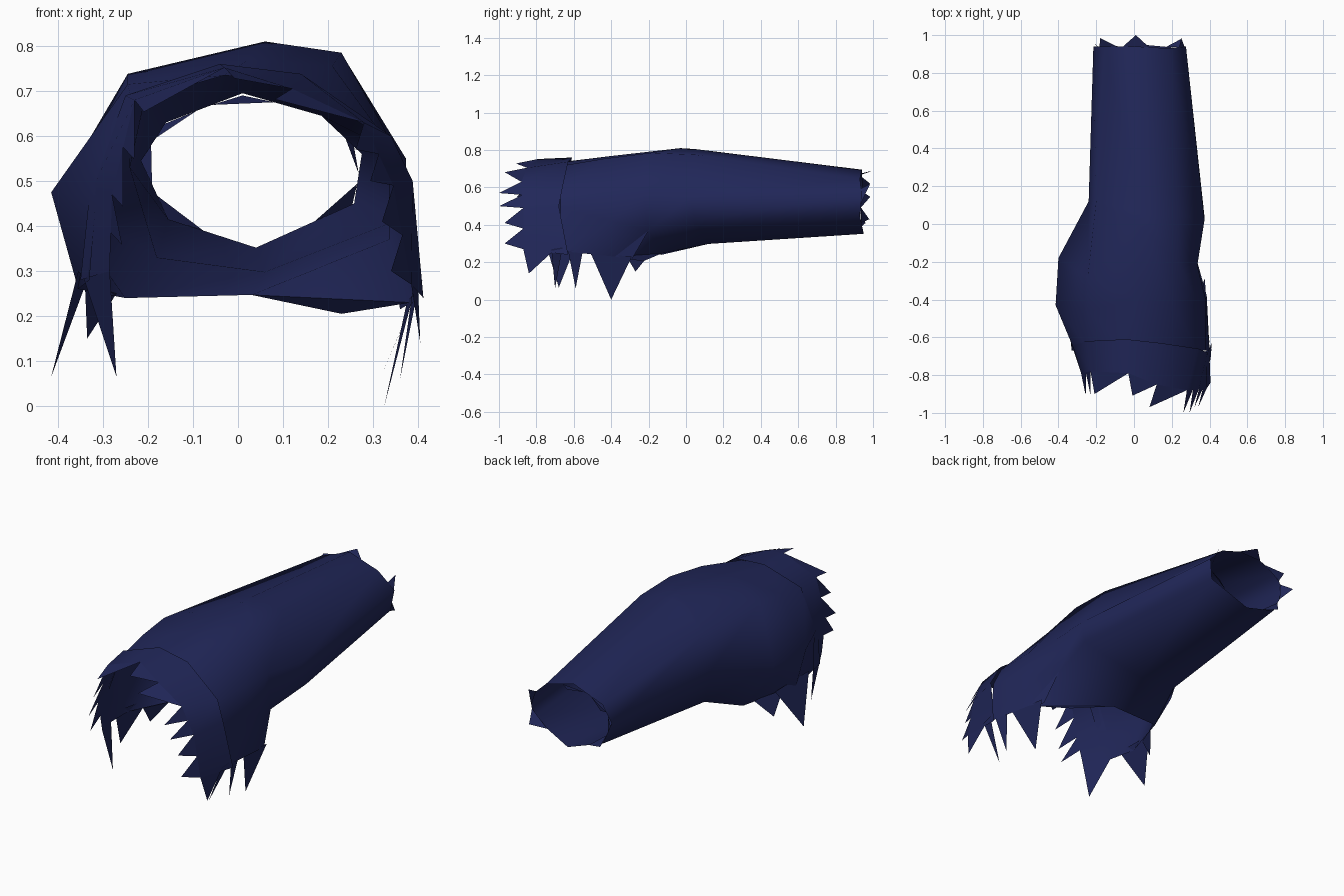
import bpy, math
from mathutils import Vector

if "Cube" in bpy.data.objects:
    bpy.data.objects.remove(bpy.data.objects["Cube"])

cloth = bpy.data.materials.new("navy_cloth")
cloth.diffuse_color = (0.015, 0.020, 0.100, 1)
cloth.use_nodes = True
cloth.node_tree.nodes["Principled BSDF"].inputs["Base Color"].default_value = cloth.diffuse_color


def make(name, verts, faces):
    me = bpy.data.meshes.new(name)
    me.from_pydata([tuple(v) for v in verts], [], faces)
    me.materials.append(cloth)
    ob = bpy.data.objects.new(name, me)
    bpy.context.collection.objects.link(ob)
    bpy.ops.object.select_all(action='DESELECT')
    ob.select_set(True)
    bpy.context.view_layer.objects.active = ob
    bpy.ops.object.shade_smooth_by_angle(angle=math.radians(80))
    return ob


def row(ys, pts):
    """Cross-section points (x, z) at one depth, or at one depth per point."""
    ys = ys if isinstance(ys, (list, tuple)) else [ys] * len(pts)
    return [Vector((x, y, z)) for y, (x, z) in zip(ys, pts)]


def loft(rows, closed_rows=0):
    """Skin between rows; the first closed_rows rows join up into full rings."""
    n = len(rows[0])
    faces = []
    for r in range(len(rows) - 1):
        for i in range(n if r + 1 < closed_rows else n - 1):
            j = (i + 1) % n
            faces.append((r * n + i, r * n + j, (r + 1) * n + j, (r + 1) * n + i))
    return [v for r in rows for v in r], faces


def add_teeth(verts, faces, teeth):
    """Torn strips: triangles given by two root points and a tip."""
    for tri in teeth:
        k = len(verts)
        verts += [Vector(p) for p in tri]
        faces.append((k, k + 1, k + 2))


# Sleeve: closed tube at the back, open arch over the shoulder at the front
# point order: lower left, left, upper left, top, upper right, right, lower right, bottom
back = row([.93, .94, .94, .94, .93, .94, .93, .95],
           [(-.155, .415), (-.215, .545), (-.16, .63), (.01, .695),
            (.185, .645), (.275, .56), (.258, .45), (.04, .352)])
mid = row([.1, .12, .12, .05, .05, .02, .05, .12],
          [(-.18, .33), (-.24, .53), (-.20, .715), (.05, .805),
           (.235, .775), (.373, .55), (.372, .42), (.06, .298)])
crown = row([-.13, -.18, -.28, -.03, -.19, -.22, -.2, -.13],
            [(-.25, .24), (-.40, .475), (-.245, .738), (.06, .81),
             (.23, .785), (.335, .57), (.335, .37), (.03, .247)])
arch = row([-.43, -.43, -.46, -.4, -.43, -.43, -.4, -.38],
           [(-.355, .26), (-.415, .475), (-.245, .715), (.02, .768),
            (.21, .755), (.345, .58), (.38, .42), (.385, .23)])
neck = row(-.67, [(-.33, .28), (-.315, .47), (-.235, .675), (-.03, .735),
                  (.14, .715), (.33, .59), (.38, .49), (.40, .26)])
verts, faces = loft([back, mid, crown, arch, neck], 3)
# ragged wrist edge: torn tips at the corners
tips = {0: (-.16, .96, .41), 1: (-.24, .985, .55), 2: (-.18, .985, .62), 3: (.01, 1, .69),
        5: (.25, .985, .62), 6: (.25, .98, .43)}
for i, tip in tips.items():
    add_teeth(verts, faces, [(back[i].lerp(back[i - 1], .4),
                              back[i].lerp(back[(i + 1) % 8], .4), tip)])
add_teeth(verts, faces, [
    # flap under the arm
    (crown[7], arch[7], (.23, -.23, .205)),
    (crown[6], arch[7], (.36, -.29, .215)),
    # hanging strips, right side
    ((.375, -.29, .23), (.39, -.51, .25), (.325, -.40, 0)),
    ((.39, -.55, .27), (.40, -.63, .26), (.36, -.59, .06)),
    # hanging strips, left side
    ((-.335, -.28, .28), (-.355, -.54, .30), (-.415, -.41, .065)),
    ((-.27, -.19, .25), (-.34, -.34, .27), (-.335, -.27, .15)),
])
make("torn_sleeve", verts, faces)

# Collar band over the front edge, tapering forward into torn strips
base = row([-.58, -.62, -.62, -.61, -.63, -.66, -.68, -.63],
           [(-.35, .28), (-.33, .47), (-.25, .69), (-.04, .76),
            (.14, .738), (.34, .60), (.388, .50), (.412, .24)])
front = row([-.75, -.79, -.78, -.79, -.85, -.88, -.87, -.87],
            [(-.285, .30), (-.28, .47), (-.23, .68), (-.03, .752),
             (.12, .705), (.28, .63), (.345, .49), (.385, .27)])
verts, faces = loft([base, front])
# sawtooth strips, tips leaning to one end; two per segment down the sides
for i in range(7):
    a, b = front[i], front[i + 1]
    count = 2 if i in (0, 1, 5, 6) else 1
    for s in range(count):
        if i == 0 and s == 0:
            continue
        p, q = a.lerp(b, s / count), a.lerp(b, (s + 1) / count)
        tip = p.lerp(q, .5 if i > 4 else -.02)
        tip += Vector((-.035 if tip.x > .05 else .025, -.12, -.025))
        tip.y = -1 if i == 5 else max(tip.y, -.97)
        add_teeth(verts, faces, [(p, q, tip)])
add_teeth(verts, faces, [
    # hanging strips along the lower edges
    ((.41, -.66, .28), (.405, -.72, .27), (.315, -.70, .06)),
    ((.40, -.71, .26), front[7], (.405, -.84, .14)),
    ((-.345, -.59, .29), (-.285, -.75, .30), (-.27, -.68, .065)),
])
make("torn_collar_band", verts, faces)
